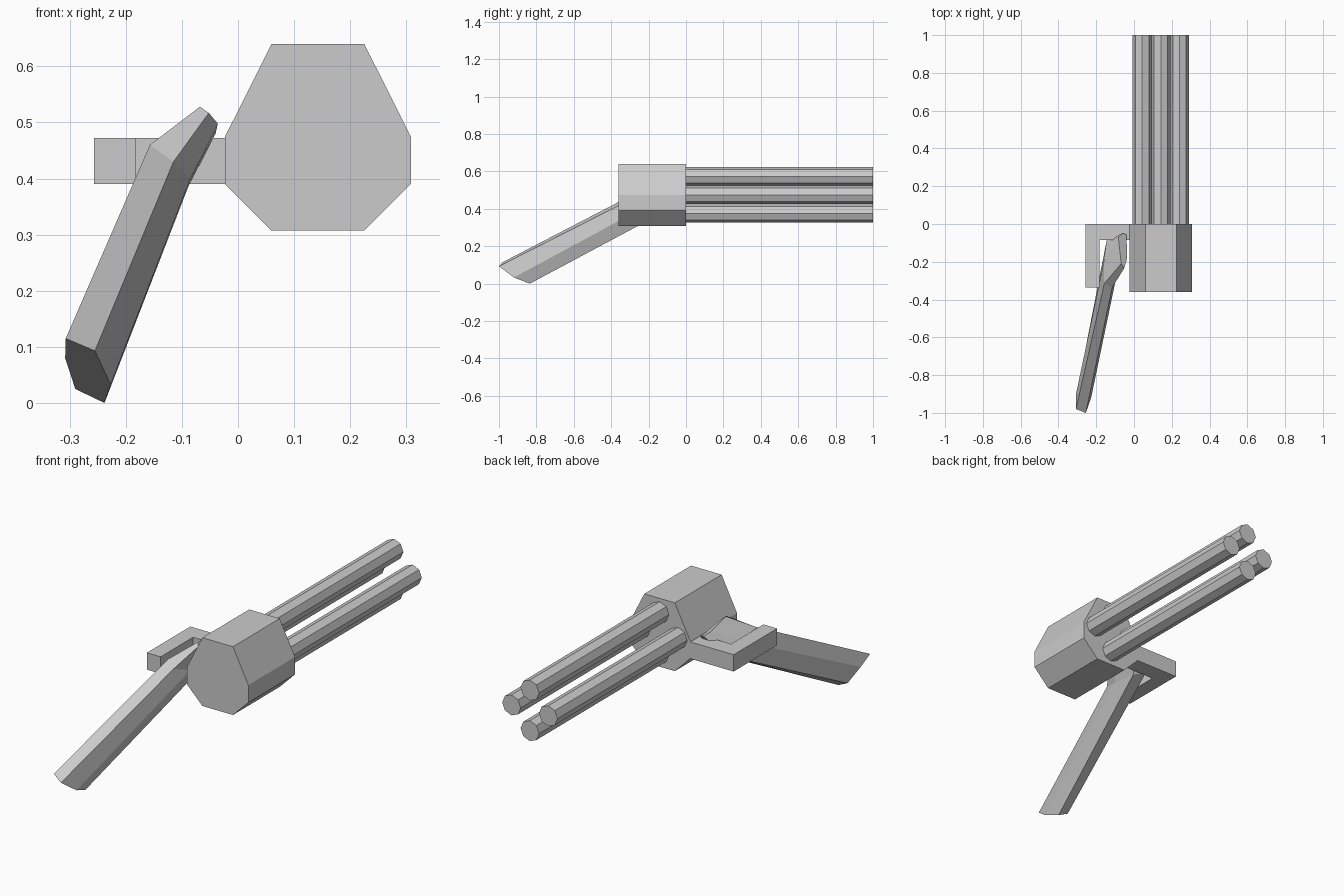
import bpy, bmesh, math

if "Cube" in bpy.data.objects:
    bpy.data.objects.remove(bpy.data.objects["Cube"])


def loft(name, rings):
    """Closed solid skinned through rings with equal point counts."""
    bm = bmesh.new()
    rows = [[bm.verts.new(p) for p in ring] for ring in rings]
    n = len(rows[0])
    for a, b in zip(rows, rows[1:]):
        for i in range(n):
            j = (i + 1) % n
            bm.faces.new((a[i], a[j], b[j], b[i]))
    bm.faces.new(rows[0][::-1])
    bm.faces.new(rows[-1])
    bmesh.ops.recalc_face_normals(bm, faces=bm.faces)
    mesh = bpy.data.meshes.new(name)
    bm.to_mesh(mesh)
    bm.free()
    obj = bpy.data.objects.new(name, mesh)
    bpy.context.collection.objects.link(obj)
    return obj


def along_y(name, profile, y0, y1):
    return loft(name, [[(x, y, z) for x, z in profile] for y in (y0, y1)])


# Eight-sided housing, with a taller upper half
along_y("housing", [(0.06, 0.64), (0.225, 0.64), (0.308, 0.475), (0.308, 0.39),
                    (0.225, 0.307), (0.06, 0.307), (-0.023, 0.39), (-0.023, 0.475)],
        -0.36, 0.0)

# Four octagonal barrels in a diamond
for k in range(4):
    a = k * math.pi / 2
    cx, cz = 0.142 + 0.099 * math.cos(a), 0.475 + 0.099 * math.sin(a)
    ring = [(cx + 0.05 * math.cos(i * math.pi / 4), cz + 0.05 * math.sin(i * math.pi / 4))
            for i in range(8)]
    along_y(f"barrel_{k + 1}", ring, 0.0, 1.0)

# L-shaped side bracket
plan = [(-0.02, 0), (-0.257, 0), (-0.257, -0.335), (-0.183, -0.335),
        (-0.183, -0.085), (-0.02, -0.085)]
loft("side_bracket", [[(x, y, z) for x, y in plan] for z in (0.39, 0.472)])

# Six-sided handle: slanted free end, bend, tapered root
loft("handle", [
    [(-0.307, -0.98, 0.115), (-0.255, -1.0, 0.093), (-0.227, -0.92, 0.033),
     (-0.238, -0.835, 0.0), (-0.29, -0.83, 0.025), (-0.308, -0.905, 0.08)],
    [(-0.157, -0.315, 0.46), (-0.115, -0.335, 0.43), (-0.085, -0.24, 0.40),
     (-0.088, -0.11, 0.387), (-0.145, -0.088, 0.405), (-0.16, -0.20, 0.435)],
    [(-0.068, -0.21, 0.528), (-0.052, -0.235, 0.517), (-0.036, -0.18, 0.498),
     (-0.04, -0.055, 0.48), (-0.06, -0.05, 0.49), (-0.083, -0.07, 0.51)],
])
